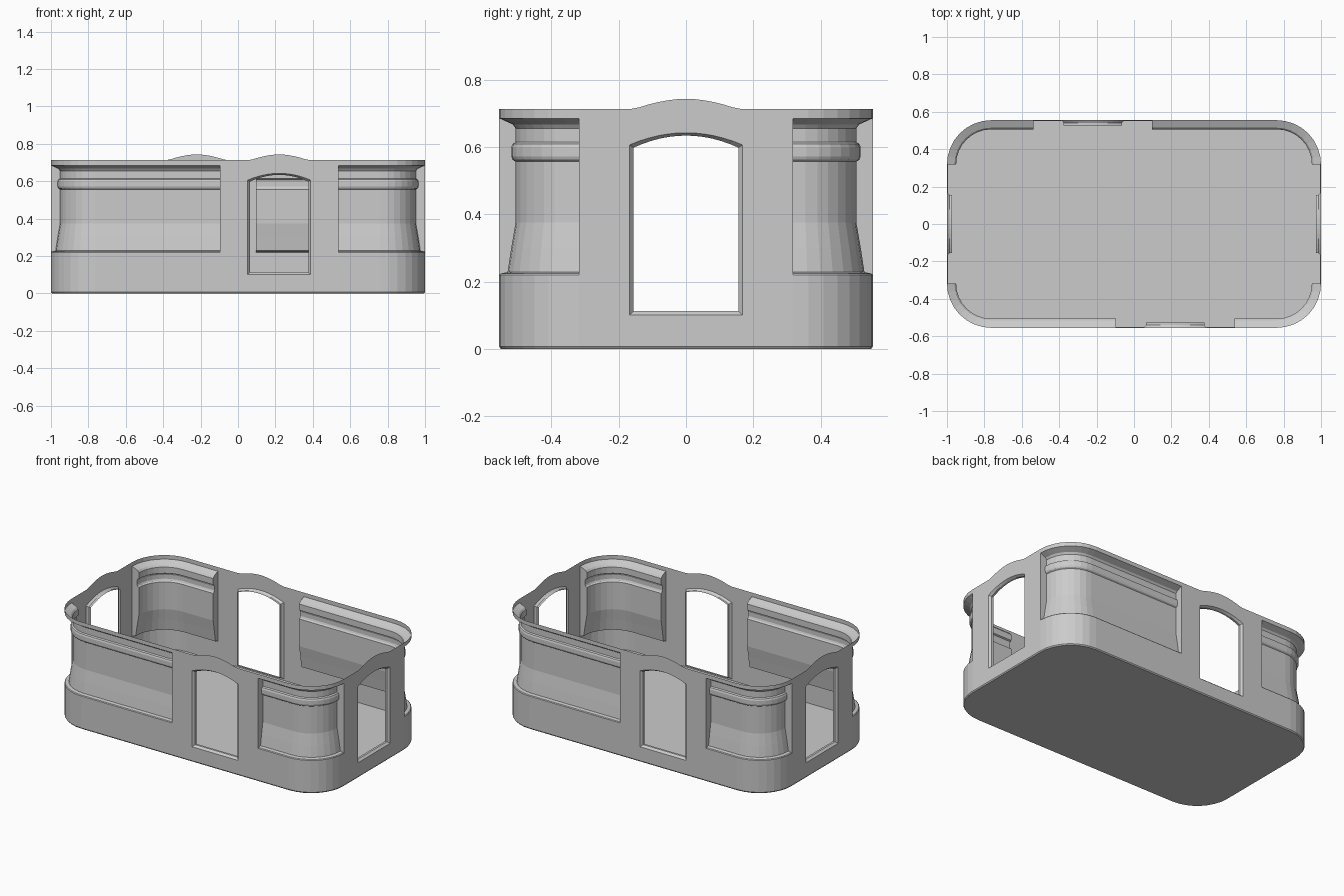
import bpy, bmesh, math
from mathutils import Matrix, Vector

if "Cube" in bpy.data.objects:
    bpy.data.objects.remove(bpy.data.objects["Cube"])

HX, HY, R = 1.0, 0.555, 0.237      # half sizes and corner radius
BASE, TOP = 0.219, 0.712           # top of plinth, top of rim
SILL, FLOOR = 0.10, 0.09
DOOR, SPRING, RISE = 0.168, 0.606, 0.036
SEG = 8


def make(name, faces, twice=True):
    """Build an object from point-list faces, repeated by a half turn."""
    bm = bmesh.new()
    turns = [Matrix.Identity(4)]
    if twice:
        turns.append(Matrix.Rotation(math.pi, 4, 'Z'))
    for m in turns:
        for f in faces:
            bm.faces.new([bm.verts.new(m @ Vector(p)) for p in f])
    bmesh.ops.remove_doubles(bm, verts=bm.verts, dist=1e-5)
    me = bpy.data.meshes.new(name)
    bm.to_mesh(me)
    bm.free()
    ob = bpy.data.objects.new(name, me)
    bpy.context.collection.objects.link(ob)
    return ob


def loft(rows):
    return [[a[i], a[i + 1], b[i + 1], b[i]]
            for a, b in zip(rows, rows[1:]) for i in range(len(a) - 1)]


def arc(sy, d):
    """Quarter corner on the +x side, inset by d, anticlockwise."""
    start = -math.pi / 2 if sy < 0 else 0
    return [(HX - R + (R - d) * math.cos(start + math.pi / 2 * i / SEG),
             sy * (HY - R) + (R - d) * math.sin(start + math.pi / 2 * i / SEG))
            for i in range(SEG + 1)]


def front_corner(d, z):
    return [(x, y, z) for x, y in [(0.537, -HY + d)] + arc(-1, d)]


def back_corner(d, z):
    return [(x, y, z) for x, y in arc(1, d) + [(0.095, HY - d)]]


def outline(d, z):
    half = arc(-1, d) + arc(1, d)
    return [(x, y, z) for x, y in half + [(-x, -y) for x, y in half]]


# Bottom plate with small chamfer, and inside floor
low, up = outline(0.005, 0), outline(0, 0.007)
make("bottom_plate", [low[::-1]] + loft([low + low[:1], up + up[:1]]), False)
make("inside_floor", [outline(0.002, FLOOR)], False)

# Plinth, recessed moulded wall and rim of the corner sections
PROFILE = [(0, BASE), (0.004, 0.224), (0.025, 0.228), (0.036, 0.30), (0.049, 0.375),
           (0.049, 0.556), (0.040, 0.562), (0.036, 0.572), (0.036, 0.598),
           (0.040, 0.609), (0.049, 0.614), (0.049, 0.655), (0.040, 0.667), (0, 0.685)]
plinth, wall, rim = [], [], []
for corner in (front_corner, back_corner):
    plinth += loft([corner(0, 0.007), corner(0, BASE)])
    rows = [corner(d, z) for d, z in PROFILE]
    wall += loft(rows)
    wall += [[r[0] for r in rows], [r[-1] for r in rows][::-1]]   # recess end faces
    rim += loft([corner(0, 0.685), corner(0, TOP)])
make("plinth", plinth)
make("moulded_wall", wall)
make("rim", rim)


def bump(u):
    t = min(1, abs(u) / 0.155)
    return TOP + 0.031 * (1 - t ** 1.8)


def opening(inset):
    """Arched doorway outline, starting with the arch from left to right."""
    w = DOOR - inset
    us = [w * (i / 6 - 1) for i in range(13)]
    return ([(u, SPRING - inset * 0.7 + RISE * (1 - (u / w) ** 2)) for u in us]
            + [(w, SILL + inset), (-w, SILL + inset)])


def panel(place, left, right):
    """Flat wall panel with an arched doorway and raised top."""
    bottom = 0.007
    arch = opening(0)[:13]
    faces = [[(left, bottom), (-DOOR, bottom), (-DOOR, TOP), (left, TOP)],
             [(DOOR, bottom), (right, bottom), (right, TOP), (DOOR, TOP)],
             [(-DOOR, bottom), (DOOR, bottom), (DOOR, SILL), (-DOOR, SILL)]]
    faces += [[a, b, (b[0], bump(b[0])), (a[0], bump(a[0]))]
              for a, b in zip(arch, arch[1:])]
    flat = [[place(u, z, 0) for u, z in f] for f in faces]
    rows = [[place(u, z, d) for u, z in opening(i) + opening(i)[:1]]
            for i, d in ((0, 0), (0.012, 0.014), (0.012, 0.028))]
    return flat, loft(rows)


# Door panels and their reveals: long side and short side
long_p, long_f = panel(lambda u, z, d: (0.22 + u, -HY + d, z), -0.315, 0.317)
end_p, end_f = panel(lambda u, z, d: (HX - d, u, z), -(HY - R), HY - R)
make("door_panels", long_p + end_p)
make("door_frames", long_f + end_f)
